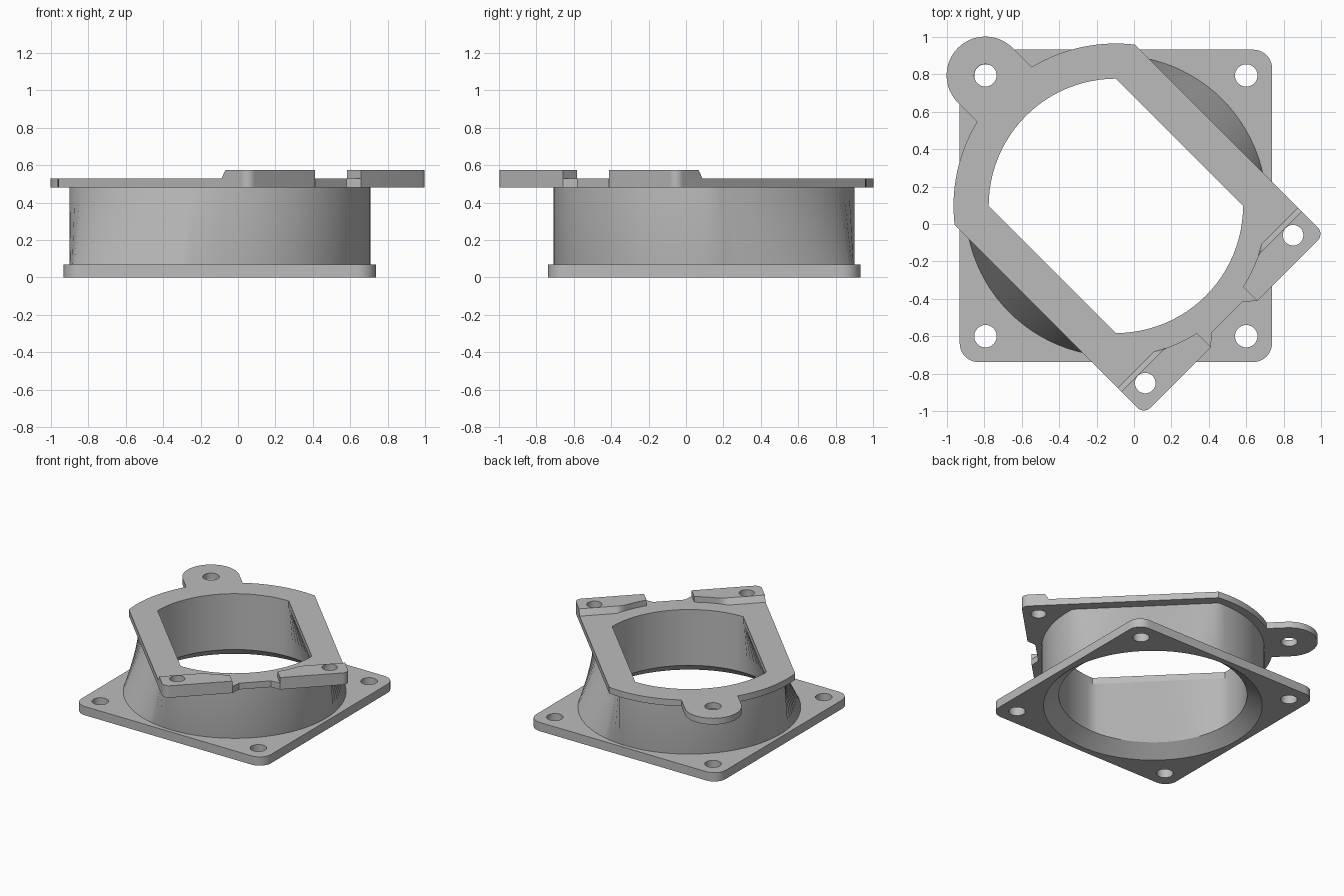
import bpy, bmesh, math
from math import sin, cos, radians, sqrt, atan2

if "Cube" in bpy.data.objects:
    bpy.data.objects.remove(bpy.data.objects["Cube"], do_unlink=True)

CENTRE = (-0.097, 0.097)      # duct axis
TURN = radians(-45)           # upper flange is turned on the base
INNER, OUTER, RIM = 0.68, 0.805, 0.868
STEPS = 96
FLAT_IN = INNER * sin(radians(45))
FLAT_OUT = OUTER * sin(radians(48.75))
Z_BASE, Z_FLANGE, Z_TOP, Z_LUG = 0.07, 0.48, 0.53, 0.575

grey = bpy.data.materials.new("light_grey")
grey.use_nodes = True
grey.diffuse_color = (0.5, 0.5, 0.5, 1)
grey.node_tree.nodes["Principled BSDF"].inputs["Base Color"].default_value = (0.5, 0.5, 0.5, 1)


def arc(cx, cy, r, a0, a1, n):
    """Points on an arc, angles in degrees."""
    angles = [radians(a0 + (a1 - a0) * i / n) for i in range(n + 1)]
    return [(cx + r * cos(a), cy + r * sin(a)) for a in angles]


def circle(cx, cy, r, n=32):
    return arc(cx, cy, r, 0, 360, n)[:-1]


def clipped(r, flat):
    """Circle cut off by two parallel flats."""
    return [(x, max(-flat, min(flat, y))) for x, y in circle(0, 0, r, STEPS)]


def mirrored(points):
    return [(x, -y) for x, y in reversed(points)]


def finish(name, bm, turn):
    bmesh.ops.remove_doubles(bm, verts=bm.verts, dist=0.0002)
    bmesh.ops.recalc_face_normals(bm, faces=bm.faces)
    mesh = bpy.data.meshes.new(name)
    bm.to_mesh(mesh)
    bm.free()
    mesh.materials.append(grey)
    ob = bpy.data.objects.new(name, mesh)
    ob.location = (*CENTRE, 0)
    ob.rotation_euler.z = turn
    bpy.context.collection.objects.link(ob)
    bpy.ops.object.select_all(action="DESELECT")
    ob.select_set(True)
    bpy.context.view_layer.objects.active = ob
    bpy.ops.object.shade_smooth_by_angle(angle=radians(25))
    return ob


def plate(name, loops, z0, z1, turn=TURN, ramp=None):
    """Flat plate: the first loop is the outline, the others are holes."""
    curve = bpy.data.curves.new(name + "_outline", "CURVE")
    curve.dimensions = "2D"
    curve.fill_mode = "BOTH"
    curve.extrude = (z1 - z0) / 2
    for loop in loops:
        spline = curve.splines.new("POLY")
        spline.points.add(len(loop) - 1)
        for point, (x, y) in zip(spline.points, loop):
            point.co = (x, y, 0, 1)
        spline.use_cyclic_u = True
    helper = bpy.data.objects.new(name + "_outline", curve)
    bpy.context.collection.objects.link(helper)
    bpy.context.view_layer.update()
    mesh = helper.evaluated_get(bpy.context.evaluated_depsgraph_get()).to_mesh()
    bm = bmesh.new()
    bm.from_mesh(mesh)
    bpy.data.objects.remove(helper, do_unlink=True)
    bpy.data.curves.remove(curve)
    for v in bm.verts:
        if ramp and v.co.z > 0:
            v.co.x = max(v.co.x, ramp)
        v.co.z += (z0 + z1) / 2
    return finish(name, bm, turn)


# Square base plate with rounded corners and four screw holes
half, corner, pitch = 0.835, 0.1, 0.697
k = half - corner
quarters = [(k, k, 0), (-k, k, 90), (-k, -k, 180), (k, -k, 270)]
outline = [p for x, y, a in quarters for p in arc(x, y, corner, a, a + 90, 10)]
holes = [circle(sx * pitch, sy * pitch, 0.06) for sx in (-1, 1) for sy in (-1, 1)]
plate("base_plate", [outline, circle(0, 0, 0.79, STEPS)] + holes, 0, Z_BASE, turn=0)

# Duct: round at the base, flattened on two sides at the flange
sections = [
    (0.79, 0.79, 0),
    (INNER, INNER, 0.085),
    (INNER, FLAT_IN, Z_FLANGE),
    (OUTER, FLAT_OUT, Z_FLANGE),
    (OUTER, OUTER, Z_BASE),
]
bm = bmesh.new()
rings = [[bm.verts.new((x, y, z)) for x, y in clipped(r, flat)] for r, flat, z in sections]
for a, b in zip(rings, rings[1:] + rings[:1]):
    for i in range(STEPS):
        j = (i + 1) % STEPS
        bm.faces.new((a[i], a[j], b[j], b[i]))
finish("duct", bm, TURN)

# Upper flange with one round ear and two square lug corners
side, front, ear_x, ear_r = 0.682, 0.894, -0.987, 0.207
lug_corner = arc(front - 0.05, side - 0.05, 0.05, 0, 90, 8)
rim_start = math.degrees(atan2(side, -sqrt(RIM**2 - side**2)))
rim_end = math.degrees(atan2(ear_r, -sqrt(RIM**2 - ear_r**2)))
half_outline = [(0.842, 0.117), (front, 0.175)] + lug_corner
half_outline += arc(0, 0, RIM, rim_start, rim_end, 16)
half_outline += arc(ear_x, 0, ear_r, 90, 180, 16)
lug_hole = circle(0.781, 0.559, 0.055)
flange_holes = [clipped(INNER, FLAT_IN), circle(ear_x, 0, 0.06), lug_hole, mirrored(lug_hole)]
plate("upper_flange", [half_outline + mirrored(half_outline)[1:]] + flange_holes, Z_FLANGE, Z_TOP)

# Raised lug pads with a sloped inner edge
inner_edge, reach = 0.695, 0.806
a0 = math.degrees(math.acos(inner_edge / reach))
a1 = math.degrees(math.asin(0.175 / reach))
pad = [(inner_edge, side)] + arc(0, 0, reach, a0, a1, 10) + [(front, 0.175)] + lug_corner
plate("left_lug_pad", [pad, lug_hole], Z_TOP, Z_LUG, ramp=0.724)
plate("right_lug_pad", [mirrored(pad), mirrored(lug_hole)], Z_TOP, Z_LUG, ramp=0.724)
